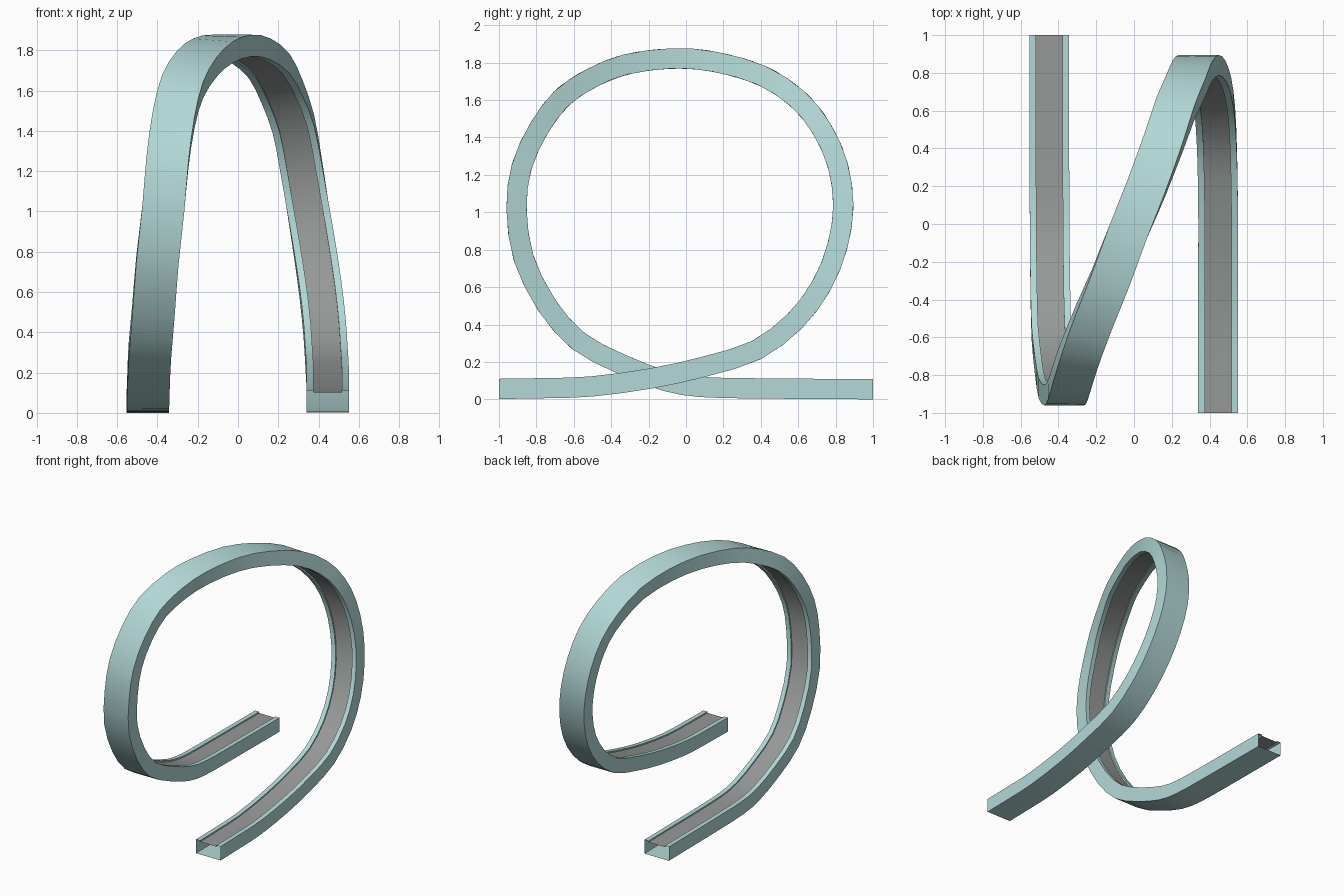
import bpy, bmesh, math
from mathutils import Vector

if "Cube" in bpy.data.objects:
    bpy.data.objects.remove(bpy.data.objects["Cube"])


def material(name, rgb):
    m = bpy.data.materials.new(name)
    m.diffuse_color = (*rgb, 1)
    m.use_nodes = True
    m.node_tree.nodes["Principled BSDF"].inputs["Base Color"].default_value = m.diffuse_color
    return m


teal = material("pale teal", (0.45, 0.69, 0.68))
grey = material("road grey", (0.31, 0.32, 0.32))

# Path of the track underside: (x, y, z), from the front end round the loop to the back end
path = [Vector(p) for p in (
    (.445, -1, .002), (.445, -.75, .006), (.445, -.5, .015), (.445, -.17, .06),
    (.445, .12, .125), (.44, .4, .215), (.43, .62, .38), (.41, .77, .58),
    (.38, .86, .80), (.345, .895, 1.03), (.31, .865, 1.26), (.275, .78, 1.46),
    (.22, .65, 1.63), (.155, .45, 1.77), (.065, .2, 1.85), (-.03, -.04, 1.877),
    (-.125, -.3, 1.85), (-.205, -.5, 1.78), (-.275, -.69, 1.66), (-.32, -.83, 1.48),
    (-.35, -.93, 1.26), (-.37, -.96, 1.02), (-.40, -.92, .74), (-.42, -.79, .475),
    (-.437, -.61, .27), (-.443, -.37, .14), (-.446, -.12, .045), (-.447, .08, .012),
    (-.448, .35, .005), (-.448, .7, .002), (-.448, 1, 0))]


def smooth_path(pts, n):
    """Catmull-Rom refinement of the path."""
    ext = [2 * pts[0] - pts[1]] + pts + [2 * pts[-1] - pts[-2]]
    out = []
    for a, b, c, d in zip(ext, ext[1:], ext[2:], ext[3:]):
        for k in range(n):
            t = k / n
            out.append(0.5 * (2 * b + (c - a) * t + (2 * a - 5 * b + 4 * c - d) * t * t
                              + (3 * b - a - 3 * c + d) * t ** 3))
    return out + [pts[-1]]


# Cross-section (side, up): box with a shallow recessed road between two lips
W, H, R, D = .105, .108, .07, .01
profile = [(-W, 0), (W, 0), (W, H), (R, H), (R, H - D), (-R, H - D), (-R, H), (-W, H)]
ROAD = 4

pts = smooth_path(path, 2)
bm = bmesh.new()
rings = []
for i, p in enumerate(pts):
    t = (pts[min(i + 1, len(pts) - 1)] - pts[max(i - 1, 0)]).normalized()
    if i in (0, len(pts) - 1):
        t = Vector((0, 1, 0))
    up = Vector((0, -t.z, t.y)).normalized()   # points to the inside of the loop
    side = t.cross(up).normalized()
    rings.append([bm.verts.new(p + side * s + up * u) for s, u in profile])

# Open-ended hollow track
n = len(profile)
for a, b in zip(rings, rings[1:]):
    for j in range(n):
        k = (j + 1) % n
        f = bm.faces.new((a[j], a[k], b[k], b[j]))
        f.material_index = 1 if j == ROAD else 0
bmesh.ops.recalc_face_normals(bm, faces=bm.faces)

mesh = bpy.data.meshes.new("loop_track")
bm.to_mesh(mesh)
bm.free()
mesh.materials.append(teal)
mesh.materials.append(grey)
track = bpy.data.objects.new("loop_track", mesh)
bpy.context.collection.objects.link(track)
bpy.context.view_layer.objects.active = track
track.select_set(True)
bpy.ops.object.shade_smooth_by_angle(angle=math.radians(40))
